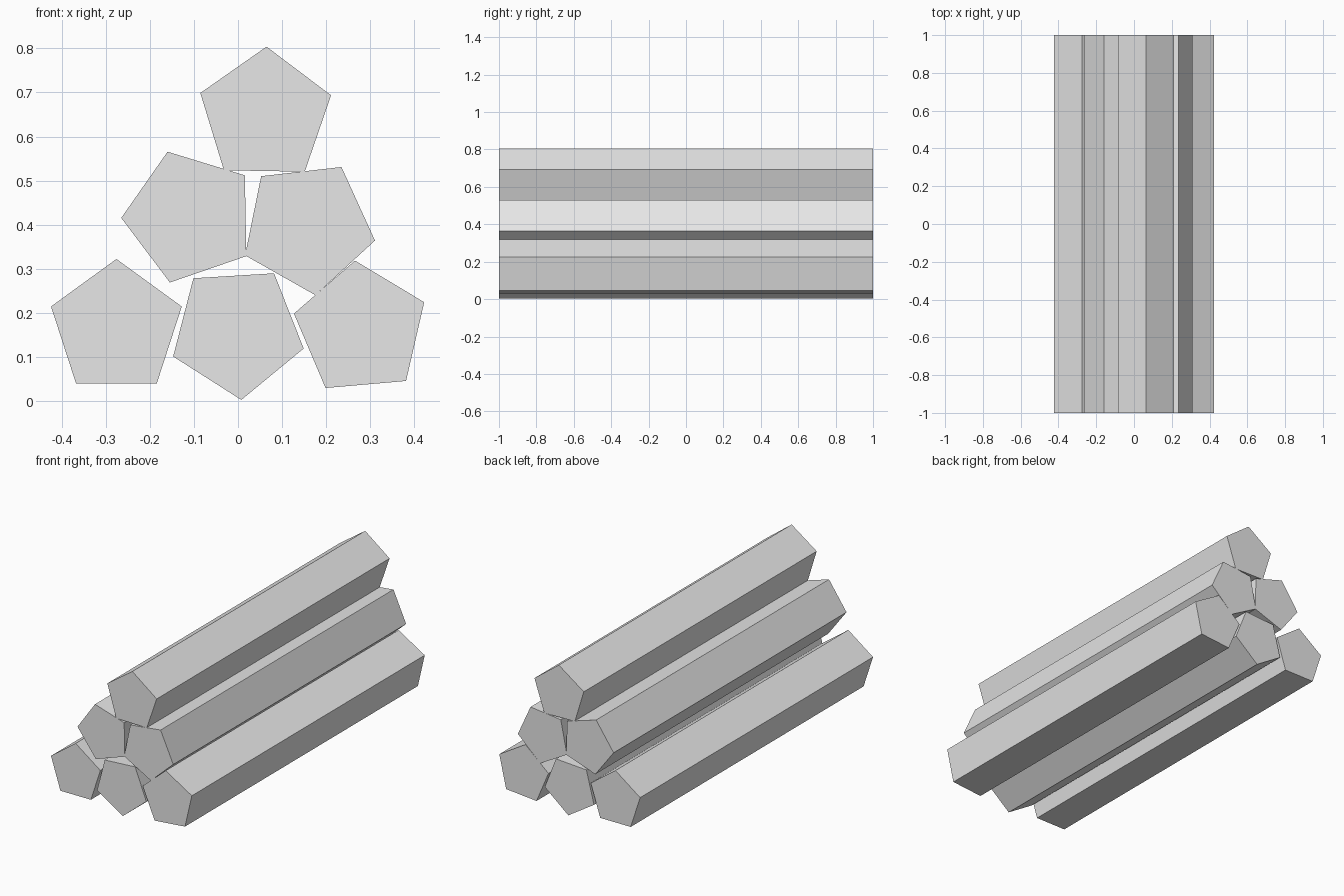
import bpy
from math import radians, pi

if "Cube" in bpy.data.objects:
    bpy.data.objects.remove(bpy.data.objects["Cube"], do_unlink=True)

RADIUS = 0.156
LENGTH = 2.0

# Single plain grey material
grey = bpy.data.materials.new("light_grey")
grey.use_nodes = True
grey.diffuse_color = (0.8, 0.8, 0.8, 1)
grey.node_tree.nodes["Principled BSDF"].inputs["Base Color"].default_value = (0.8, 0.8, 0.8, 1)


def add_log(name, x, z, corner):
    """Five-sided log along y; corner is the angle of one corner, from +x towards +z."""
    bpy.ops.mesh.primitive_cylinder_add(vertices=5, radius=RADIUS, depth=LENGTH,
                                        end_fill_type='NGON', location=(x, 0, z))
    log = bpy.context.object
    log.name = name
    # Lay the cylinder down, its first corner pointing up, then roll it
    log.rotation_euler = (pi / 2, radians(90 - corner), 0)
    log.data.materials.append(grey)
    bpy.ops.object.transform_apply(location=False, rotation=True, scale=False)
    return log


# Stacked pile: three logs, then two, then one
LOGS = [
    ("bottom_right_log", -0.276, 0.166, 90),
    ("bottom_middle_log", -0.002, 0.158, -86.5),
    ("bottom_left_log", 0.279, 0.163, 95),
    ("middle_right_log", -0.109, 0.418, 181),
    ("middle_left_log", 0.158, 0.395, -11.5),
    ("top_log", 0.062, 0.648, 89),
]
for spec in LOGS:
    add_log(*spec)
